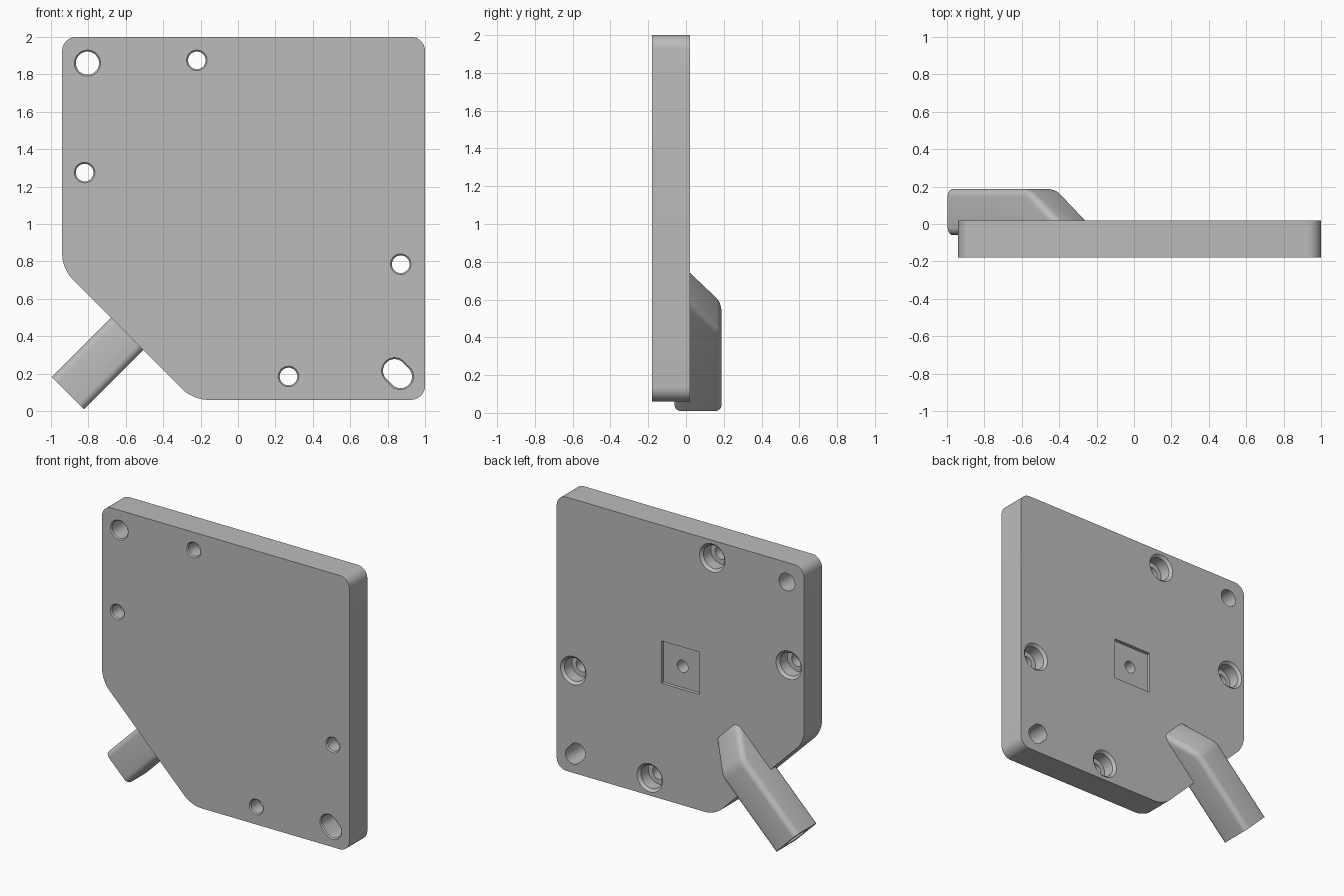
import bpy, bmesh, math
from mathutils import Vector

cube = bpy.data.objects.get("Cube")
if cube:
    bpy.data.objects.remove(cube, do_unlink=True)

grey = bpy.data.materials.new("plain grey")
grey.use_nodes = True
grey.diffuse_color = (0.5, 0.5, 0.5, 1)
grey.node_tree.nodes["Principled BSDF"].inputs["Base Color"].default_value = (0.5, 0.5, 0.5, 1)

FRONT, BACK = -0.18, 0.02
DIAG = Vector((1, 0, 1)).normalized()      # handle direction
SIDE = Vector((1, 0, -1)).normalized()     # across the handle
Y = Vector((0, 1, 0))


def to_object(bm, name):
    bmesh.ops.recalc_face_normals(bm, faces=bm.faces)
    mesh = bpy.data.meshes.new(name)
    bm.to_mesh(mesh)
    bm.free()
    mesh.materials.append(grey)
    ob = bpy.data.objects.new(name, mesh)
    bpy.context.collection.objects.link(ob)
    return ob


def prism(points, offset):
    """Solid made by sweeping a flat outline along an offset."""
    bm = bmesh.new()
    face = bm.faces.new([bm.verts.new(p) for p in points])
    swept = bmesh.ops.extrude_face_region(bm, geom=[face])["geom"]
    bmesh.ops.translate(bm, vec=offset, verts=[g for g in swept if isinstance(g, bmesh.types.BMVert)])
    return bm


def turned(profile, origin, axis=Y, stretch=0, steps=40):
    """Round cutter from (radius, distance) pairs; stretch turns it into a slot."""
    bm = bmesh.new()
    origin = Vector(origin)
    u = SIDE
    v = axis.cross(u)
    rings = []
    for r, d in profile:
        ring = []
        for i in range(steps):
            a = math.tau * (i + 0.5) / steps
            shift = math.copysign(stretch, math.cos(a))
            ring.append(bm.verts.new(origin + axis * d + u * (r * math.cos(a) + shift) + v * r * math.sin(a)))
        rings.append(ring)
    for a, b in zip(rings, rings[1:]):
        for i in range(steps):
            j = (i + 1) % steps
            bm.faces.new((a[i], a[j], b[j], b[i]))
    bm.faces.new(rings[0])
    bm.faces.new(rings[-1])
    return bm


def cut(target, bm):
    cutter = to_object(bm, "cutter")
    cutter.hide_render = True
    mod = target.modifiers.new("cut", 'BOOLEAN')
    mod.operation = 'DIFFERENCE'
    mod.solver = 'EXACT'
    mod.object = cutter
    bpy.context.view_layer.objects.active = target
    bpy.ops.object.modifier_apply(modifier=mod.name)
    bpy.data.objects.remove(cutter, do_unlink=True)


def smooth(ob):
    bpy.ops.object.select_all(action='DESELECT')
    ob.select_set(True)
    bpy.context.view_layer.objects.active = ob
    bpy.ops.object.shade_smooth_by_angle(angle=math.radians(30))


# Plate: square with one corner cut off, all upright corners rounded
outline = [(-0.94, 2), (1, 2), (1, 0.06), (-0.24, 0.06), (-0.94, 0.76)]
bm = prism([(x, FRONT, z) for x, z in outline], Y * (BACK - FRONT))
corners = [e for e in bm.edges if abs(e.verts[0].co.y - e.verts[1].co.y) > 0.1]
bmesh.ops.bevel(bm, geom=corners, offset=0.075, segments=10, profile=0.5, affect='EDGES')
plate = to_object(bm, "mounting_plate")

# Counterbored screw holes, chamfered on both faces
screw = [(0.063, -0.188), (0.047, -0.172), (0.047, -0.08), (0.082, -0.08), (0.082, 0.002), (0.12, 0.04)]
for x, z in [(-0.22, 1.875), (-0.82, 1.275), (0.87, 0.785), (0.27, 0.185)]:
    cut(plate, turned(screw, (x, 0, z)))

# Locating hole and matching diagonal slot
locator = [(0.078, -0.188), (0.062, -0.172), (0.062, 0.04)]
cut(plate, turned(locator, (-0.805, 0, 1.86)))
cut(plate, turned(locator, (0.853, 0, 0.2), stretch=0.022))

# Shallow square pocket with a blind hole in the middle
cx, cz, h = 0.03, 1.03, 0.15
square = [(cx + sx * h, BACK - 0.025, cz + sz * h) for sx, sz in [(-1, -1), (1, -1), (1, 1), (-1, 1)]]
cut(plate, prism(square, Y * 0.1))
cut(plate, turned([(0.043, -0.1), (0.043, 0.05)], (cx, 0, cz)))
smooth(plate)

# Cable sleeve: rounded bar with a sloped inner end, sunk into the plate
base = Vector((-0.91, 0, 0.095))
half = 0.122
side_view = [(0, -0.06), (0, 0.187), (0.598, 0.187), (0.93, -0.06)]
bm = prism([base + DIAG * s + Y * y - SIDE * half for s, y in side_view], SIDE * half * 2)
rounded = [e for e in bm.edges if any((v.co - base).dot(DIAG) > 0.1 for v in e.verts)]
bmesh.ops.bevel(bm, geom=rounded, offset=0.04, segments=6, profile=0.5, affect='EDGES')
sleeve = to_object(bm, "cable_sleeve")
cut(sleeve, turned([(0.085, -0.1), (0.085, 0.3)], base + Y * 0.063, axis=DIAG))
smooth(sleeve)
